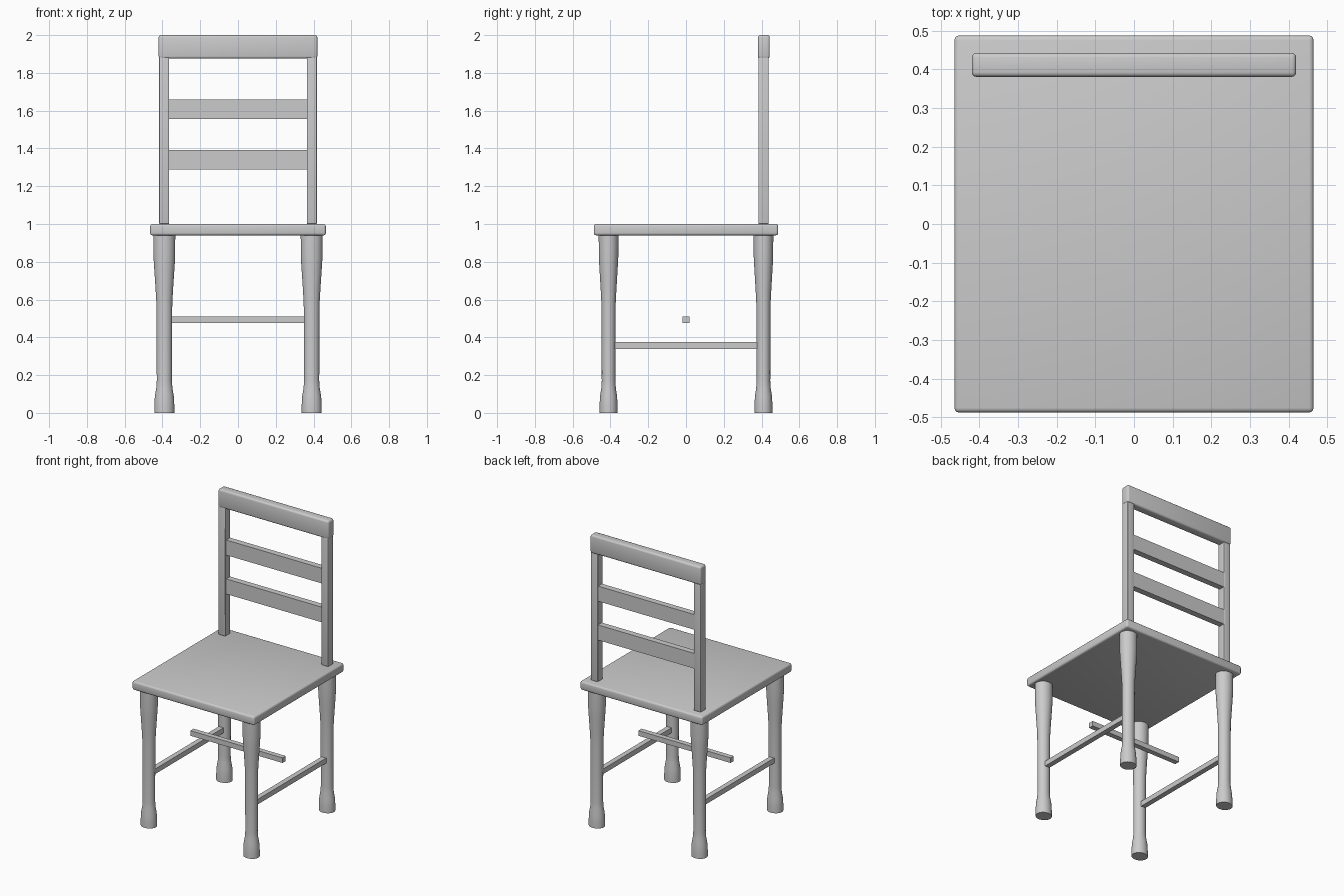
import bpy, bmesh, math

cube = bpy.data.objects.get("Cube")
if cube:
    bpy.data.objects.remove(cube, do_unlink=True)

grey = bpy.data.materials.new("light_grey")
grey.use_nodes = True
colour = (0.6, 0.6, 0.6, 1)
grey.diffuse_color = colour
grey.node_tree.nodes["Principled BSDF"].inputs["Base Color"].default_value = colour


def add_object(name, bm):
    mesh = bpy.data.meshes.new(name)
    bm.to_mesh(mesh)
    bm.free()
    mesh.materials.append(grey)
    obj = bpy.data.objects.new(name, mesh)
    bpy.context.collection.objects.link(obj)
    bpy.ops.object.select_all(action="DESELECT")
    obj.select_set(True)
    bpy.context.view_layer.objects.active = obj
    return obj


def box(name, centre, size, bevel=0):
    bm = bmesh.new()
    bmesh.ops.create_cube(bm, size=1)
    for v in bm.verts:
        v.co = [c + s * p for c, s, p in zip(centre, size, v.co)]
    if bevel:
        bmesh.ops.bevel(bm, geom=bm.edges[:], offset=bevel, segments=3,
                        profile=0.5, affect="EDGES")
    obj = add_object(name, bm)
    if bevel:
        bpy.ops.object.shade_smooth_by_angle(angle=math.radians(35))
    return obj


# Turned leg: radius and height pairs, slightly oval in section
LEG = [(0.053, 0), (0.053, 0.04), (0.050, 0.09), (0.043, 0.13), (0.040, 0.17),
       (0.041, 0.4), (0.042, 0.58), (0.046, 0.65), (0.054, 0.77),
       (0.057, 0.82), (0.058, 0.945)]


def leg(name, x, y, sides=32):
    bm = bmesh.new()
    rings = []
    for r, z in LEG:
        angles = [math.tau * i / sides for i in range(sides)]
        rings.append([bm.verts.new((x + r * math.cos(a), y + 0.9 * r * math.sin(a), z))
                      for a in angles])
    for low, high in zip(rings, rings[1:]):
        for i in range(sides):
            j = (i + 1) % sides
            bm.faces.new((low[i], low[j], high[j], high[i]))
    bm.faces.new(rings[0][::-1])
    bm.faces.new(rings[-1])
    add_object(name, bm)
    bpy.ops.object.shade_smooth_by_angle(angle=math.radians(40))


# Seat
box("seat", (0, 0, 0.97), (0.93, 0.976, 0.06), 0.012)

# Legs, side stretchers and back posts, mirrored left and right
for side, s in (("left", 1), ("right", -1)):
    leg("front_leg_" + side, s * 0.39, -0.41)
    leg("back_leg_" + side, s * 0.39, 0.41)
    box("side_stretcher_" + side, (s * 0.39, 0, 0.357), (0.035, 0.76, 0.035))
    box("back_post_" + side, (s * 0.391, 0.41, 1.445), (0.053, 0.054, 0.89), 0.004)

# Short free bar between the side stretchers
box("middle_stretcher", (0, 0, 0.493), (0.7, 0.035, 0.035))

# Back slats and top rail
for name, z in (("lower_slat", 1.34), ("upper_slat", 1.607)):
    box(name, (0, 0.414, z), (0.73, 0.042, 0.104))
box("top_rail", (0, 0.412, 1.938), (0.84, 0.062, 0.124), 0.012)
